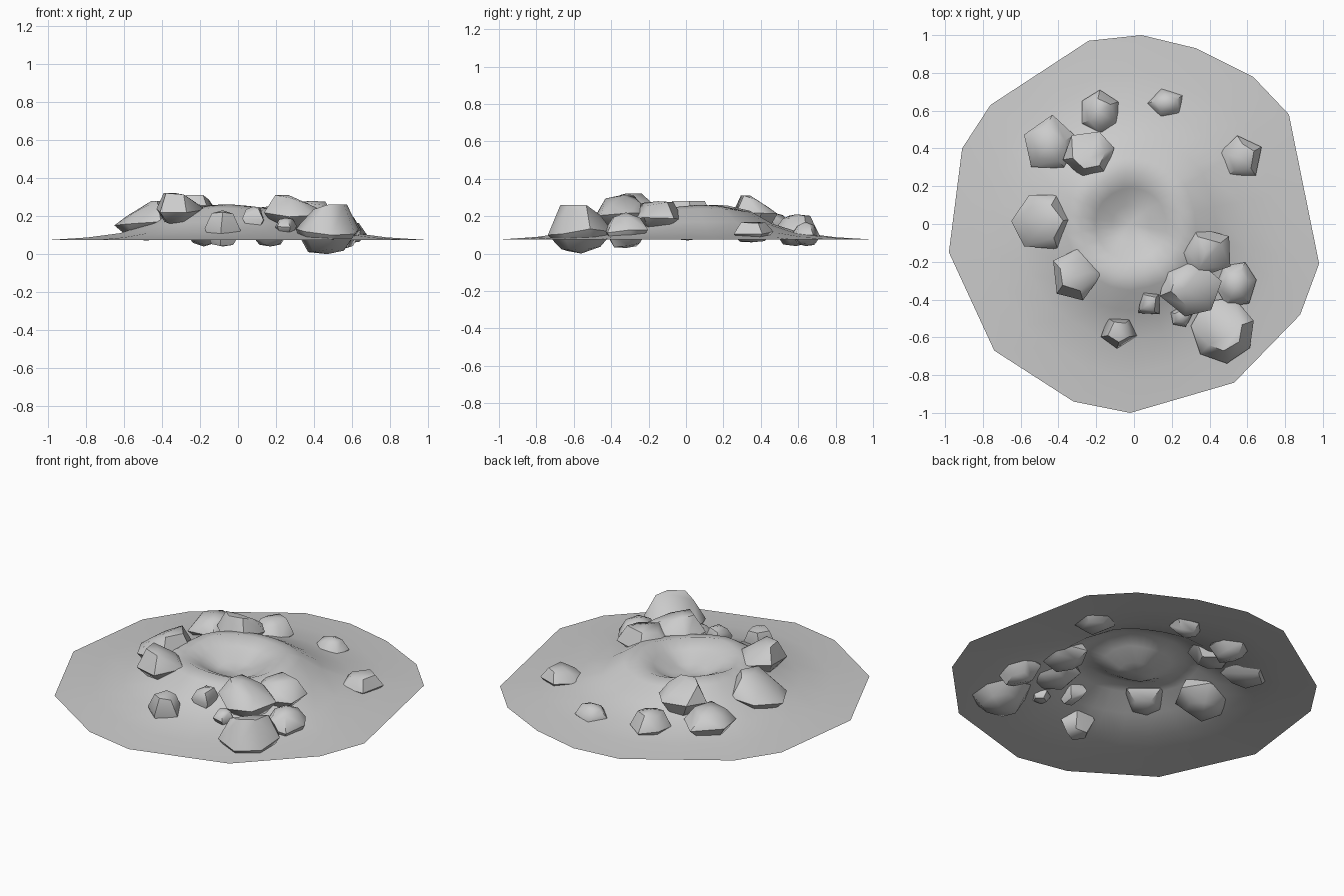
import bpy
import bmesh
import math
import random
from mathutils import Vector

random.seed(7)

cube = bpy.data.objects.get("Cube")
if cube:
    bpy.data.objects.remove(cube, do_unlink=True)


def make_material(name, value):
    mat = bpy.data.materials.new(name)
    mat.use_nodes = True
    colour = (value, value, value, 1)
    mat.diffuse_color = colour
    mat.node_tree.nodes["Principled BSDF"].inputs["Base Color"].default_value = colour
    return mat


stone_grey = make_material("stone grey", 0.6)


def finish(bm, name, angle):
    """Turn a bmesh into a smooth shaded object with sharp creases."""
    mesh = bpy.data.meshes.new(name)
    bm.to_mesh(mesh)
    bm.free()
    mesh.materials.append(stone_grey)
    obj = bpy.data.objects.new(name, mesh)
    bpy.context.scene.collection.objects.link(obj)
    bpy.ops.object.select_all(action="DESELECT")
    obj.select_set(True)
    bpy.context.view_layer.objects.active = obj
    bpy.ops.object.shade_smooth_by_angle(angle=math.radians(angle))


# Crater ground: an irregular outline joined to rounder inner rings
outline = [(.04, 1), (-.24, .97), (-.76, .63), (-.91, .4), (-.98, -.15),
           (-.74, -.67), (-.32, -.94), (-.02, -1), (.53, -.84), (.88, -.48),
           (.98, -.21), (.82, .58), (.63, .78), (.33, .93)]
# Radius and height of each ring, from the outer edge to the bowl
profile = [(1, .075), (.8, .088), (.62, .112), (.46, .165), (.35, .232),
           (.27, .25), (.19, .215), (.1, .165)]


def build_ground():
    bm = bmesh.new()
    spokes = []
    for i, point in enumerate(outline):
        here = Vector(point)
        after = Vector(outline[(i + 1) % len(outline)])
        spokes += [here, (here + after) / 2]
    rings = []
    for radius, height in profile:
        ring = []
        for edge in spokes:
            flat = edge.lerp(edge.normalized(), 1 - radius) * radius
            turn = math.atan2(edge.y, edge.x)
            # Gentle unevenness that leaves the edge level
            ripple = 1 + .06 * math.sin(3 * turn + .5)
            z = .075 + (height - .075) * ripple
            ring.append(bm.verts.new((flat.x - .02 * (1 - radius), flat.y, z)))
        rings.append(ring)
    count = len(spokes)
    for outer, inner in zip(rings, rings[1:]):
        for i in range(count):
            j = (i + 1) % count
            bm.faces.new((outer[i], outer[j], inner[j], inner[i]))
    centre = bm.verts.new((-.02, 0, .155))
    for i in range(count):
        bm.faces.new((rings[-1][i], rings[-1][(i + 1) % count], centre))
    finish(bm, "crater_ground", 60)


# Rocks: chipped convex stones with a tilted top and a narrower base
def build_rock(name, x, y, rx, ry, low, high, sides, turn, lean_x=0, lean_y=0):
    bm = bmesh.new()
    depth = high - low
    middle = low + depth * .45
    layers = [(.6, low + depth * .08, 0), (1, middle, 0), (.62, high - depth * .1, 1)]
    for scale, height, top in layers:
        for i in range(sides):
            step = i + random.uniform(-.12, .12)
            angle = math.radians(turn) + math.tau * step / sides
            dx, dy = math.cos(angle) * scale, math.sin(angle) * scale
            tilt = (lean_x * dx + lean_y * dy) * depth * top
            z = height + tilt + random.uniform(-.07, .07) * depth
            bm.verts.new((x + rx * dx, y + ry * dy, min(max(z, low), high)))
    # The crown and keel fix the full height of the stone
    bm.verts.new((x + lean_x * rx * .4, y + lean_y * ry * .4, high))
    bm.verts.new((x, y, low))
    bmesh.ops.convex_hull(bm, input=bm.verts)
    loose = [v for v in bm.verts if not v.link_faces]
    bmesh.ops.delete(bm, geom=loose, context="VERTS")
    bmesh.ops.recalc_face_normals(bm, faces=bm.faces)
    finish(bm, name, 48)


build_ground()

# Rocks on the back of the slope
build_rock("back_right_rock", -.45, .42, .14, .16, .08, .23, 5, 90)
build_rock("back_rim_rock", -.24, .37, .14, .13, .13, .31, 6, 10, 0, -.5)
build_rock("back_rock", -.18, .59, .11, .12, .04, .21, 6, 35)
build_rock("back_small_rock", .17, .64, .1, .08, .04, .17, 5, 30)
build_rock("back_left_rock", .57, .35, .12, .12, .06, .17, 5, 95)

# Rocks on the right of the slope
build_rock("right_rock", -.48, .01, .17, .16, .07, .28, 6, 60, .4)
build_rock("front_right_rock", -.31, -.27, .14, .14, .15, .32, 5, 5, -.3, -.3)

# Cluster of rocks on the front left of the slope
build_rock("large_rock", .47, -.56, .17, .18, 0, .26, 7, 20, .5, -.4)
build_rock("tall_rock", .3, -.34, .17, .15, .12, .31, 6, 15, -.5)
build_rock("inner_rock", .38, -.15, .15, .15, .12, .28, 5, 40)
build_rock("outer_rock", .54, -.32, .11, .13, .03, .22, 6, 70)
build_rock("wedged_rock", .25, -.49, .06, .06, .1, .19, 5, 80)

# Small rocks on the front of the slope
build_rock("front_small_rock", .08, -.42, .07, .09, .12, .25, 4, 40)
build_rock("front_low_rock", -.08, -.57, .1, .09, .04, .23, 5, 50)
